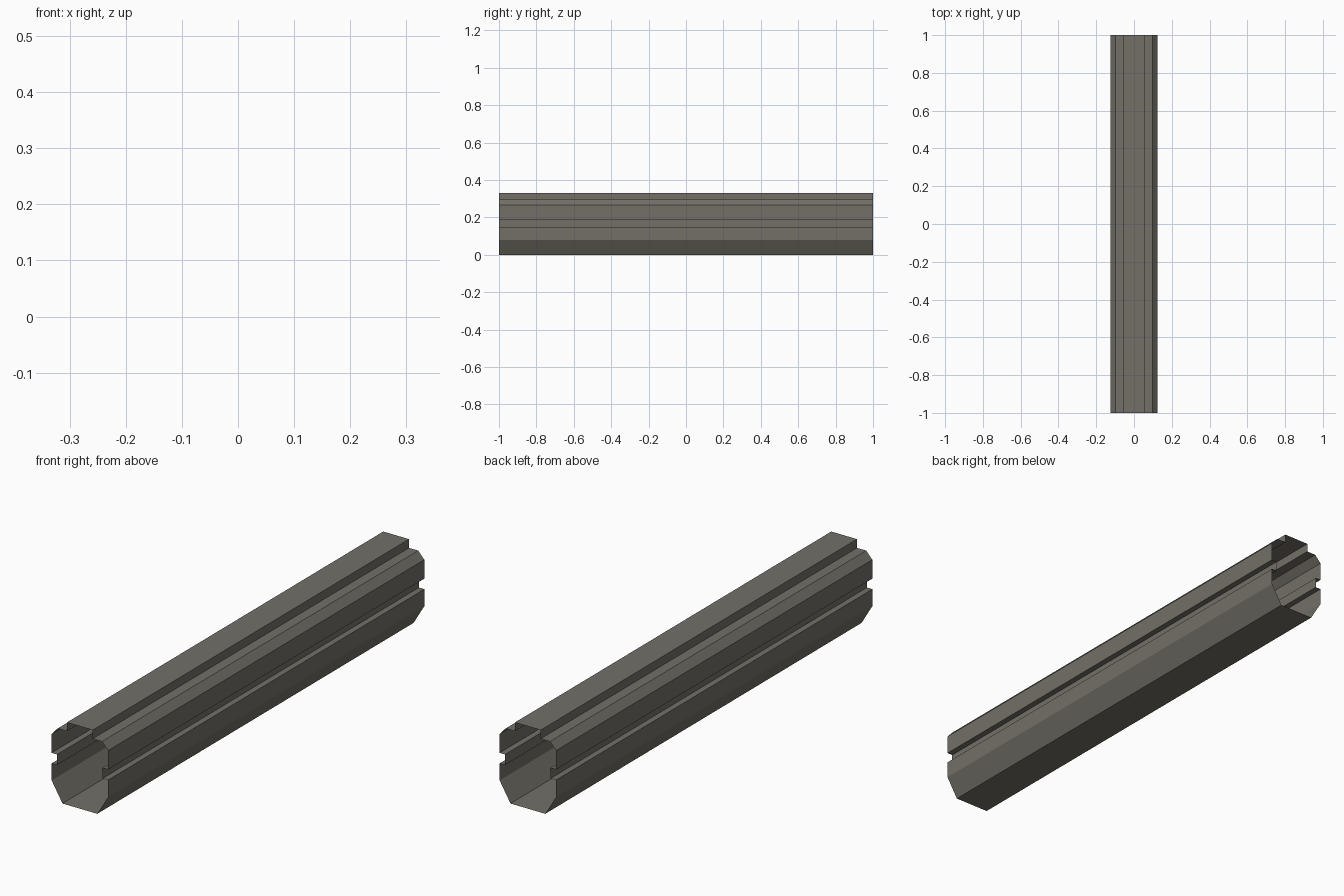
import bpy

if "Cube" in bpy.data.objects:
    bpy.data.objects.remove(bpy.data.objects["Cube"])

# One flat warm-grey colour
grey = bpy.data.materials.new("warm grey metal")
grey.diffuse_color = (0.17, 0.162, 0.137, 1)
grey.use_nodes = True
grey.node_tree.nodes["Principled BSDF"].inputs["Base Color"].default_value = grey.diffuse_color

# Right half of the cross-section, bottom to top (x, z)
half = [(0.077, 0.0), (0.125, 0.08),                                   # keel bevel
        (0.125, 0.148), (0.101, 0.148), (0.101, 0.19), (0.125, 0.19),  # side groove
        (0.125, 0.266), (0.098, 0.295),                                # shoulder bevel
        (0.057, 0.295), (0.057, 0.33)]                                 # raised top rail
profile = half + [(-x, z) for x, z in reversed(half)]
n = len(profile)

# Open-ended thin tube, swept along y
verts = [(x, y, z) for y in (-1, 1) for x, z in profile]
faces = [(i, i + n, (i + 1) % n + n, (i + 1) % n)[::-1] for i in range(n)]
mesh = bpy.data.meshes.new("beam_shell")
mesh.from_pydata(verts, [], faces)
mesh.materials.append(grey)
mesh.update()
beam = bpy.data.objects.new("beam_shell", mesh)
bpy.context.collection.objects.link(beam)
